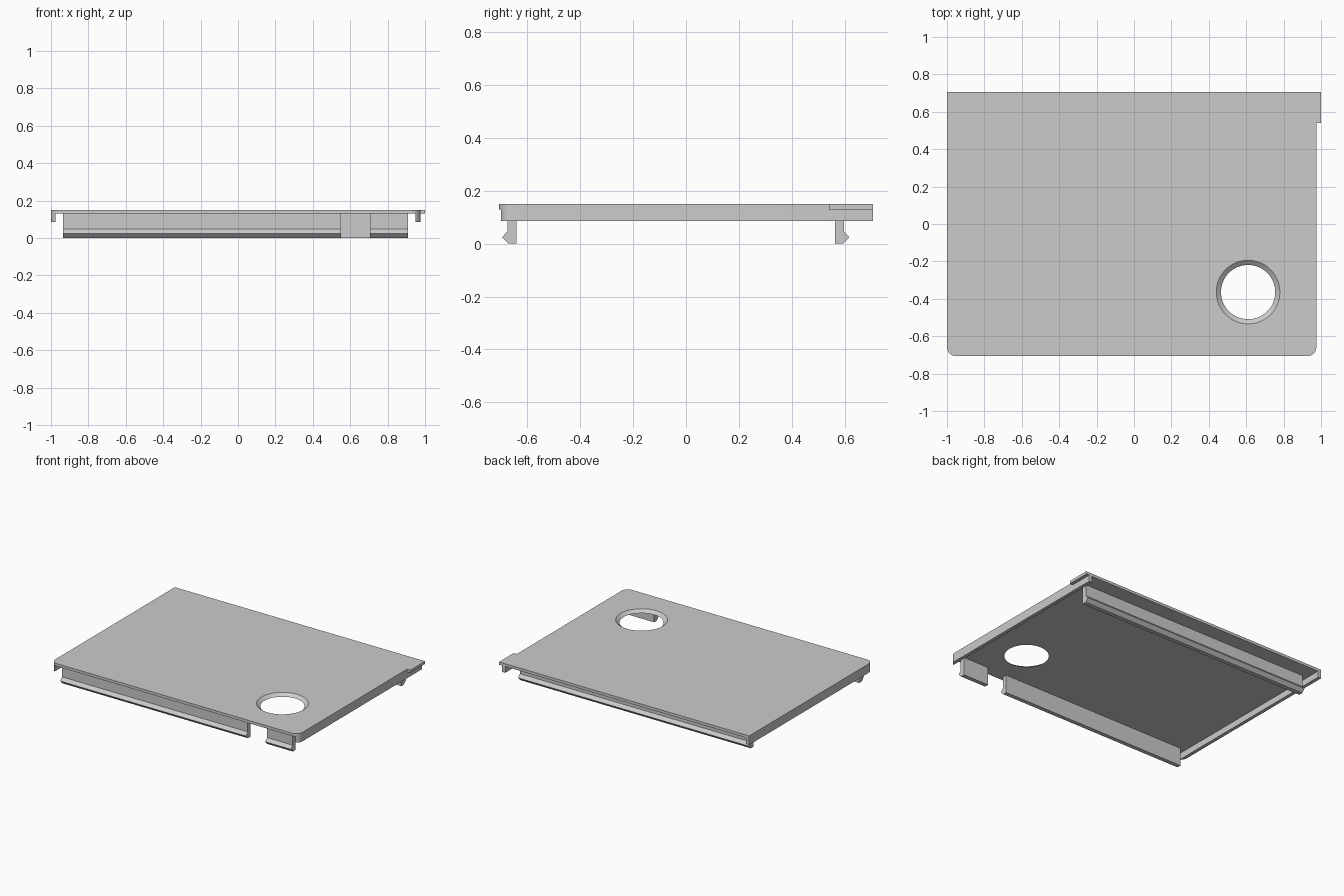
import bpy, bmesh, math
from mathutils import Matrix, Vector

if "Cube" in bpy.data.objects:
    bpy.data.objects.remove(bpy.data.objects["Cube"])

grey = bpy.data.materials.new("light_grey")
grey.use_nodes = True
grey.diffuse_color = (0.6, 0.6, 0.6, 1)
grey.node_tree.nodes["Principled BSDF"].inputs["Base Color"].default_value = (0.6, 0.6, 0.6, 1)

LEFT, RIGHT, EDGE_Y = -1.0, 0.975, 0.707
UNDER, TOP, RIM_BOTTOM = 0.13, 0.15, 0.085
RADIUS, RIM = 0.05, 0.025


def finish(name, bm):
    bmesh.ops.recalc_face_normals(bm, faces=bm.faces)
    mesh = bpy.data.meshes.new(name)
    bm.to_mesh(mesh)
    bm.free()
    mesh.materials.append(grey)
    obj = bpy.data.objects.new(name, mesh)
    bpy.context.collection.objects.link(obj)
    return obj


def prism(name, points, offset):
    """Extrude a closed outline of 3D points along an offset."""
    bm = bmesh.new()
    face = bm.faces.new([bm.verts.new(p) for p in points])
    result = bmesh.ops.extrude_face_region(bm, geom=[face], use_keep_orig=True)
    moved = [g for g in result["geom"] if isinstance(g, bmesh.types.BMVert)]
    bmesh.ops.translate(bm, verts=moved, vec=Vector(offset))
    return finish(name, bm)


def corner(edge_x, side, degrees, steps):
    """Rounded front corner, starting on the side edge."""
    result = []
    for i in range(steps + 1):
        a = math.radians(degrees * i / steps)
        result.append((edge_x - side * RADIUS * (1 - math.cos(a)),
                       -EDGE_Y + RADIUS * (1 - math.sin(a))))
    return result


def smooth(obj):
    bpy.ops.object.select_all(action="DESELECT")
    obj.select_set(True)
    bpy.context.view_layer.objects.active = obj
    bpy.ops.object.shade_smooth_by_angle(angle=math.radians(30))


# Cover plate with rounded front corners and a tab at the back left
outline = [(LEFT, EDGE_Y)] + corner(LEFT, -1, 90, 9)
outline += corner(RIGHT, 1, 90, 9)[::-1]
outline += [(RIGHT, 0.54), (1.0, 0.54), (1.0, EDGE_Y)]
plate = prism("cover_plate", [(x, y, UNDER) for x, y in outline], (0, 0, TOP - UNDER))

# Tapered round opening
bm = bmesh.new()
bmesh.ops.create_cone(bm, cap_ends=True, segments=64, radius1=0.12, radius2=0.195, depth=0.06,
                      matrix=Matrix.Translation((0.61, -0.364, 0.14)))
cutter = finish("opening_cutter", bm)
cutter.hide_render = True
cut = plate.modifiers.new("opening", "BOOLEAN")
cut.operation = "DIFFERENCE"
cut.solver = "EXACT"
cut.object = cutter
bpy.context.view_layer.objects.active = plate
bpy.ops.object.modifier_apply(modifier=cut.name)
bpy.data.objects.remove(cutter)
smooth(plate)

# Side rims that follow the rounded corners
for name, edge, side in (("right_rim", LEFT, -1), ("left_rim", RIGHT, 1)):
    strip = [(edge, EDGE_Y)] + corner(edge, side, 60, 6) + [(edge - side * RIM, EDGE_Y)]
    smooth(prism(name, [(x, y, RIM_BOTTOM) for x, y in strip], (0, 0, UNDER - RIM_BOTTOM)))

# Snap clips with a pointed barb facing outwards
clips = (("front_clip_long", -0.642, -1, -0.935, 0.55),
         ("front_clip_short", -0.642, -1, 0.705, 0.91),
         ("back_clip", 0.564, 1, -0.935, 0.91))
profile = ((0, 0), (0.03, 0), (0.054, 0.025), (0.033, 0.047), (0.033, UNDER), (0, UNDER))
for name, inner, out, x0, x1 in clips:
    prism(name, [(x0, inner + out * d, z) for d, z in profile], (x1 - x0, 0, 0))
